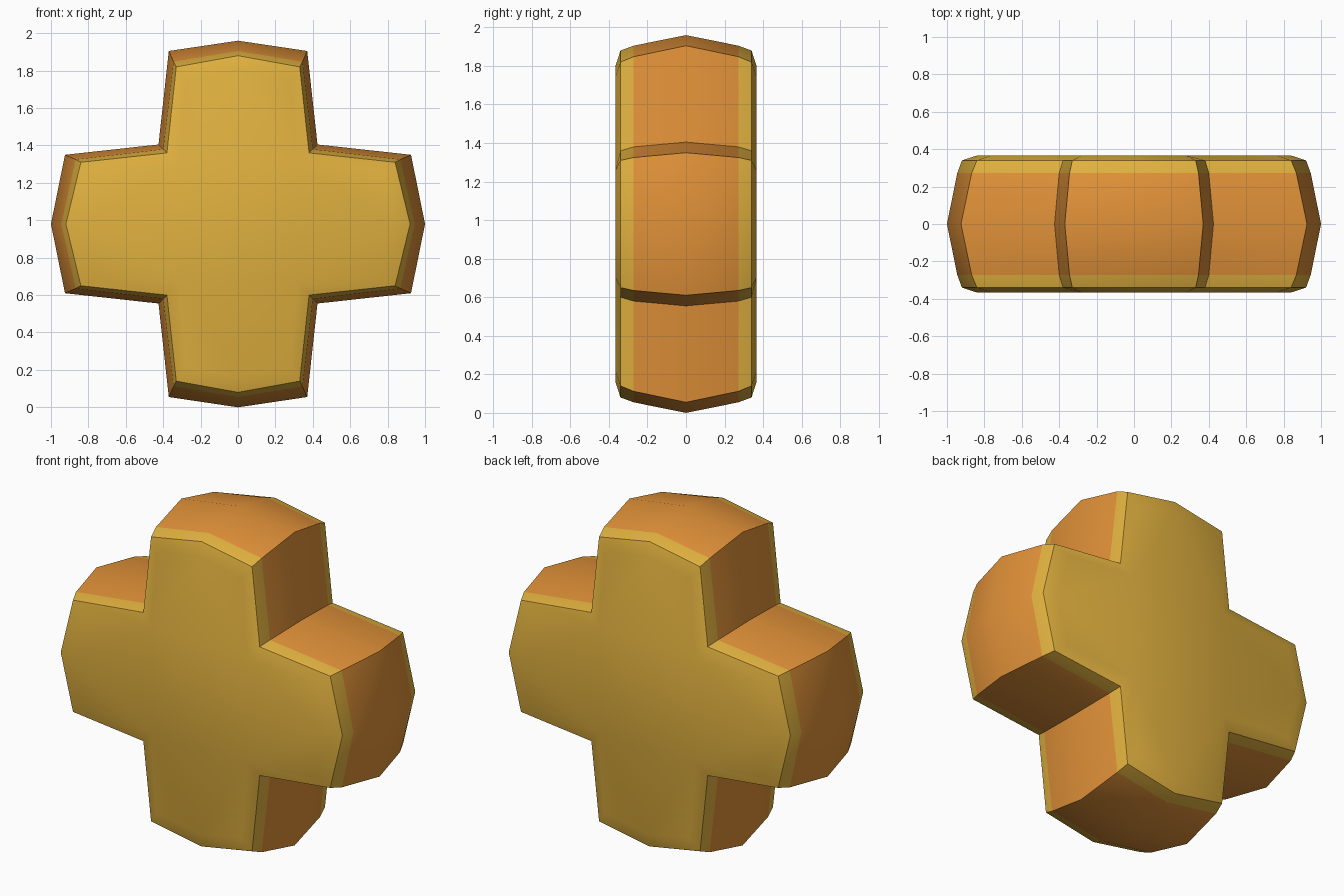
import bpy, bmesh, math

if "Cube" in bpy.data.objects:
    bpy.data.objects.remove(bpy.data.objects["Cube"])

CZ = 0.98  # height of the cross centre


def material(name, rgb):
    m = bpy.data.materials.new(name)
    m.diffuse_color = (*rgb, 1)
    m.use_nodes = True
    m.node_tree.nodes["Principled BSDF"].inputs["Base Color"].default_value = m.diffuse_color
    return m


orange = material("orange", (0.75, 0.285, 0.04))
yellow = material("yellow", (0.76, 0.445, 0.05))

# Cross-section rings: depth, arm tip, corner distance, corner half width, notch
HALF = [(0.0, 0.98, 0.925, 0.37, 0.425),
        (0.272, 0.925, 0.868, 0.345, 0.40),
        (0.34, 0.90, 0.84, 0.33, 0.38),
        (0.366, 0.82, 0.765, 0.28, 0.315)]
RINGS = [(-y, *r) for y, *r in reversed(HALF[1:])] + HALF


def outline(tip, dist, half, notch):
    """Sixteen points round the cross; sideways arms are slightly longer."""
    pts = []
    for k in range(4):
        c, s = round(math.cos(k * math.pi / 2)), round(math.sin(k * math.pi / 2))
        t = tip + (0.02 if k % 2 == 0 else 0)
        for u, v in ((dist, -half), (t, 0), (dist, half), (notch, notch)):
            pts.append((u * c - v * s, u * s + v * c))
    return pts


# Cross body: rings joined from front to back, with flat end caps
bm = bmesh.new()
loops = [[bm.verts.new((x, y, z + CZ)) for x, z in outline(*r)] for y, *r in RINGS]
for a, b in zip(loops, loops[1:]):
    for i in range(16):
        j = (i + 1) % 16
        bm.faces.new((a[i], a[j], b[j], b[i]))
for end in (loops[0], loops[-1]):
    bm.faces.new(end)
bmesh.ops.recalc_face_normals(bm, faces=bm.faces)

# Orange rim in the middle, yellow rounded front and back
for f in bm.faces:
    f.material_index = int(abs(f.calc_center_median().y) > 0.27)

mesh = bpy.data.meshes.new("cross_body")
bm.to_mesh(mesh)
bm.free()
mesh.materials.append(orange)
mesh.materials.append(yellow)
body = bpy.data.objects.new("cross_body", mesh)
bpy.context.collection.objects.link(body)
bpy.context.view_layer.objects.active = body
body.select_set(True)
bpy.ops.object.shade_smooth_by_angle(angle=math.radians(50))
